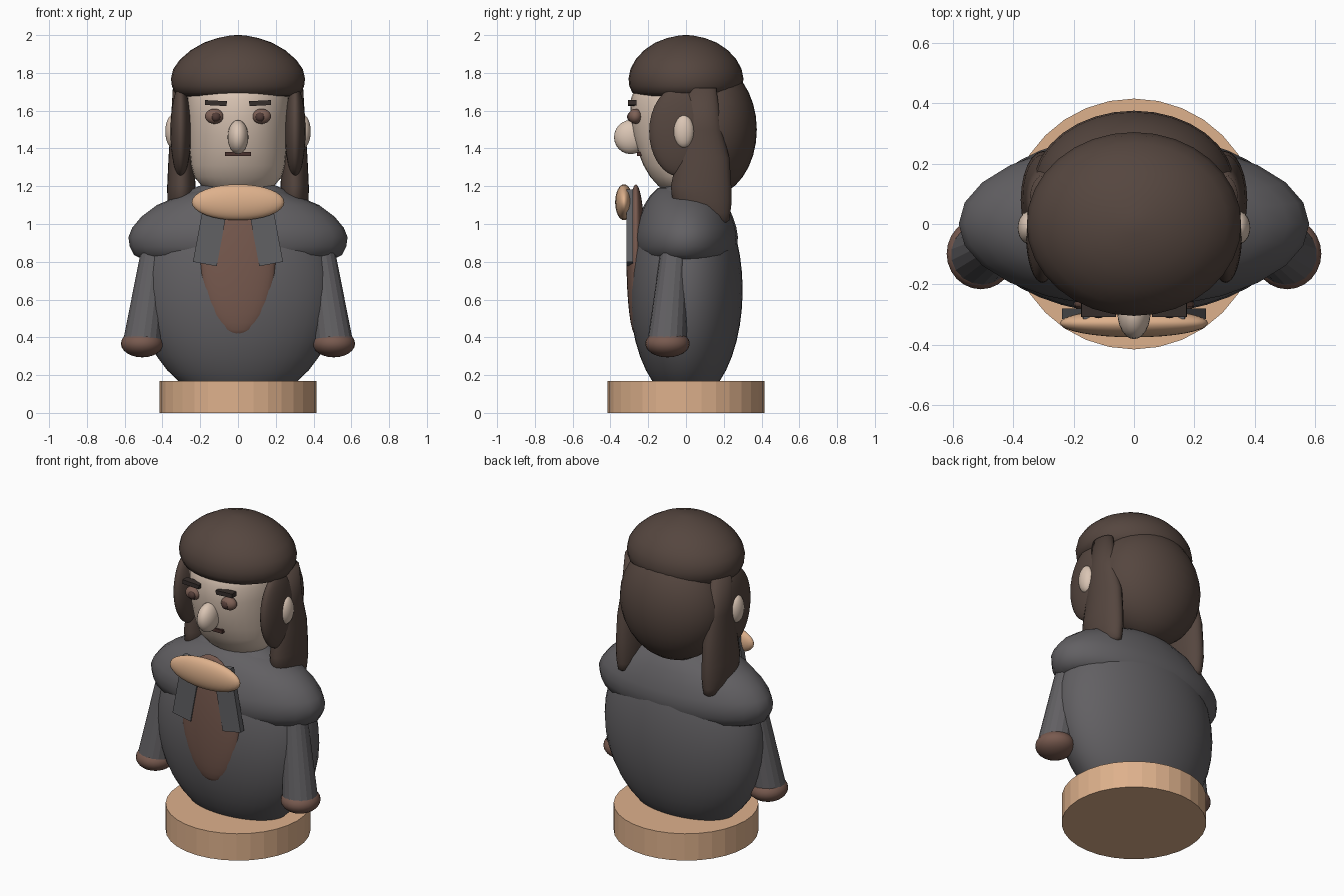
import bpy, bmesh, math
from mathutils import Matrix, Vector

if "Cube" in bpy.data.objects:
    bpy.data.objects.remove(bpy.data.objects["Cube"])


def material(name, r, g, b):
    lin = lambda c: ((c / 255 + 0.055) / 1.055) ** 2.4
    m = bpy.data.materials.new(name)
    m.diffuse_color = (lin(r), lin(g), lin(b), 1)
    m.use_nodes = True
    m.node_tree.nodes["Principled BSDF"].inputs["Base Color"].default_value = m.diffuse_color
    return m


TAN = material("tan wood", 222, 177, 140)
GREY = material("charcoal cloth", 98, 96, 99)
LAPEL = material("lapel grey", 97, 97, 100)
SKIN = material("pale skin", 218, 197, 180)
HAIR = material("dark brown hair", 85, 70, 63)
BROWN = material("reddish brown", 120, 90, 79)
EYE = material("eye brown", 126, 97, 86)
PUPIL = material("pupil brown", 82, 60, 55)
BROW = material("brow black", 54, 46, 43)
MOUTH = material("mouth brown", 74, 50, 46)


def finish(name, bm, mat, smooth=True):
    bmesh.ops.recalc_face_normals(bm, faces=bm.faces)
    for f in bm.faces:
        f.smooth = smooth
    me = bpy.data.meshes.new(name)
    bm.to_mesh(me)
    bm.free()
    me.materials.append(mat)
    ob = bpy.data.objects.new(name, me)
    bpy.context.collection.objects.link(ob)
    return ob


def ball(name, c, r, mat, seg=32):
    bm = bmesh.new()
    bmesh.ops.create_uvsphere(bm, u_segments=seg, v_segments=seg // 2, radius=1,
                              matrix=Matrix.Translation(c) @ Matrix.Diagonal((*r, 1)))
    return finish(name, bm, mat)


def box(name, c, size, mat, tilt=0):
    bm = bmesh.new()
    bmesh.ops.create_cube(bm, size=1, matrix=Matrix.Translation(c)
                          @ Matrix.Rotation(tilt, 4, 'Y') @ Matrix.Diagonal((*size, 1)))
    return finish(name, bm, mat, False)


def cone(name, a, b, ra, rb, mat, seg):
    a, b = Vector(a), Vector(b)
    d = b - a
    bm = bmesh.new()
    bmesh.ops.create_cone(bm, cap_ends=True, segments=seg, radius1=ra, radius2=rb, depth=d.length,
                          matrix=Matrix.Translation((a + b) / 2)
                          @ d.to_track_quat('Z', 'Y').to_matrix().to_4x4())
    return finish(name, bm, mat, False)


def stack(name, rings, mat, seg=32, cx=0):
    """Skin elliptical rings given as (z, x radius, y radius, y centre)."""
    bm = bmesh.new()
    loops = []
    for z, rx, ry, cy in rings:
        loops.append([bm.verts.new((cx + rx * math.cos(2 * math.pi * i / seg),
                                    cy + ry * math.sin(2 * math.pi * i / seg), z)) for i in range(seg)])
    for lo, hi in zip(loops, loops[1:]):
        for i in range(seg):
            j = (i + 1) % seg
            bm.faces.new((lo[i], lo[j], hi[j], hi[i]))
    bm.faces.new(loops[0])
    bm.faces.new(loops[-1])
    return finish(name, bm, mat)


# Base and robed torso
cone("base", (0, 0, 0), (0, 0, 0.17), 0.415, 0.415, TAN, 32)
ball("torso", (0, 0, 0.65), (0.53, 0.3, 0.6), GREY, 40)
stack("shoulder_cape", [(0.82, 0.38, 0.15, 0), (0.805, 0.49, 0.21, 0), (0.835, 0.55, 0.255, 0),
                        (0.88, 0.573, 0.27, 0), (0.93, 0.58, 0.275, 0), (0.98, 0.56, 0.267, 0),
                        (1.04, 0.51, 0.247, 0), (1.10, 0.43, 0.222, 0), (1.15, 0.31, 0.19, 0),
                        (1.19, 0.2, 0.15, 0), (1.21, 0.1, 0.08, 0)], GREY, 24)
ball("vest_front", (0, -0.265, 0.81), (0.2, 0.05, 0.4), BROWN)
ball("collar_clasp", (0, -0.328, 1.115), (0.245, 0.047, 0.095), TAN)

# Head, cap of hair and back hair
stack("head", [(1.15, 0.06, 0.05, 0), (1.17, 0.13, 0.11, 0), (1.205, 0.195, 0.15, 0),
               (1.25, 0.232, 0.19, 0), (1.31, 0.248, 0.225, 0), (1.38, 0.256, 0.253, 0),
               (1.47, 0.263, 0.28, 0), (1.57, 0.268, 0.294, 0), (1.66, 0.27, 0.292, 0),
               (1.78, 0.24, 0.25, 0)], SKIN)
stack("hair_cap", [(1.672, 0.2, 0.17, 0), (1.677, 0.29, 0.25, 0), (1.695, 0.335, 0.284, 0),
                   (1.73, 0.35, 0.3, 0), (1.77, 0.355, 0.304, 0), (1.82, 0.343, 0.294, 0),
                   (1.87, 0.308, 0.268, 0), (1.92, 0.25, 0.222, 0), (1.96, 0.18, 0.163, 0),
                   (1.985, 0.105, 0.098, 0), (1.998, 0.04, 0.035, 0), (2.0, 0.01, 0.01, 0)], HAIR)
ball("back_hair", (0, 0.12, 1.5), (0.335, 0.255, 0.355), HAIR)

# Nose and mouth
ball("nose", (0, -0.293, 1.46), (0.055, 0.088, 0.09), SKIN, 24)
box("mouth", (0, -0.245, 1.37), (0.14, 0.03, 0.022), MOUTH)

# Mirrored parts
for s, side in ((-1, "left"), (1, "right")):
    cone(side + "_sleeve", (s * 0.44, -0.06, 0.85), (s * 0.505, -0.1, 0.38), 0.075, 0.103, GREY, 18)
    ball(side + "_hand", (s * 0.507, -0.098, 0.367), (0.113, 0.118, 0.073), BROWN, 24)
    box(side + "_lapel", (s * 0.14, -0.297, 0.98), (0.128, 0.035, 0.39), LAPEL, -s * math.radians(10.5))
    ball(side + "_ear", (s * 0.345, -0.012, 1.49), (0.04, 0.055, 0.087), SKIN, 24)
    ball(side + "_side_hair", (s * 0.303, -0.03, 1.49), (0.055, 0.165, 0.24), HAIR)
    stack(side + "_hair_tail", [(1.0, 0.02, 0.03, 0.17), (1.02, 0.045, 0.08, 0.15), (1.06, 0.063, 0.125, 0.11),
                                (1.12, 0.074, 0.157, 0.085), (1.2, 0.075, 0.16, 0.08),
                                (1.35, 0.068, 0.14, 0.09), (1.5, 0.058, 0.11, 0.08),
                                (1.72, 0.045, 0.08, 0.08)], HAIR, 24, s * 0.3)
    ball(side + "_eye", (s * 0.125, -0.268, 1.57), (0.05, 0.036, 0.04), EYE, 24)
    ball(side + "_pupil", (s * 0.117, -0.292, 1.567), (0.025, 0.02, 0.025), PUPIL, 16)
    box(side + "_brow", (s * 0.117, -0.285, 1.64), (0.115, 0.045, 0.026), BROW, -s * math.radians(3))
